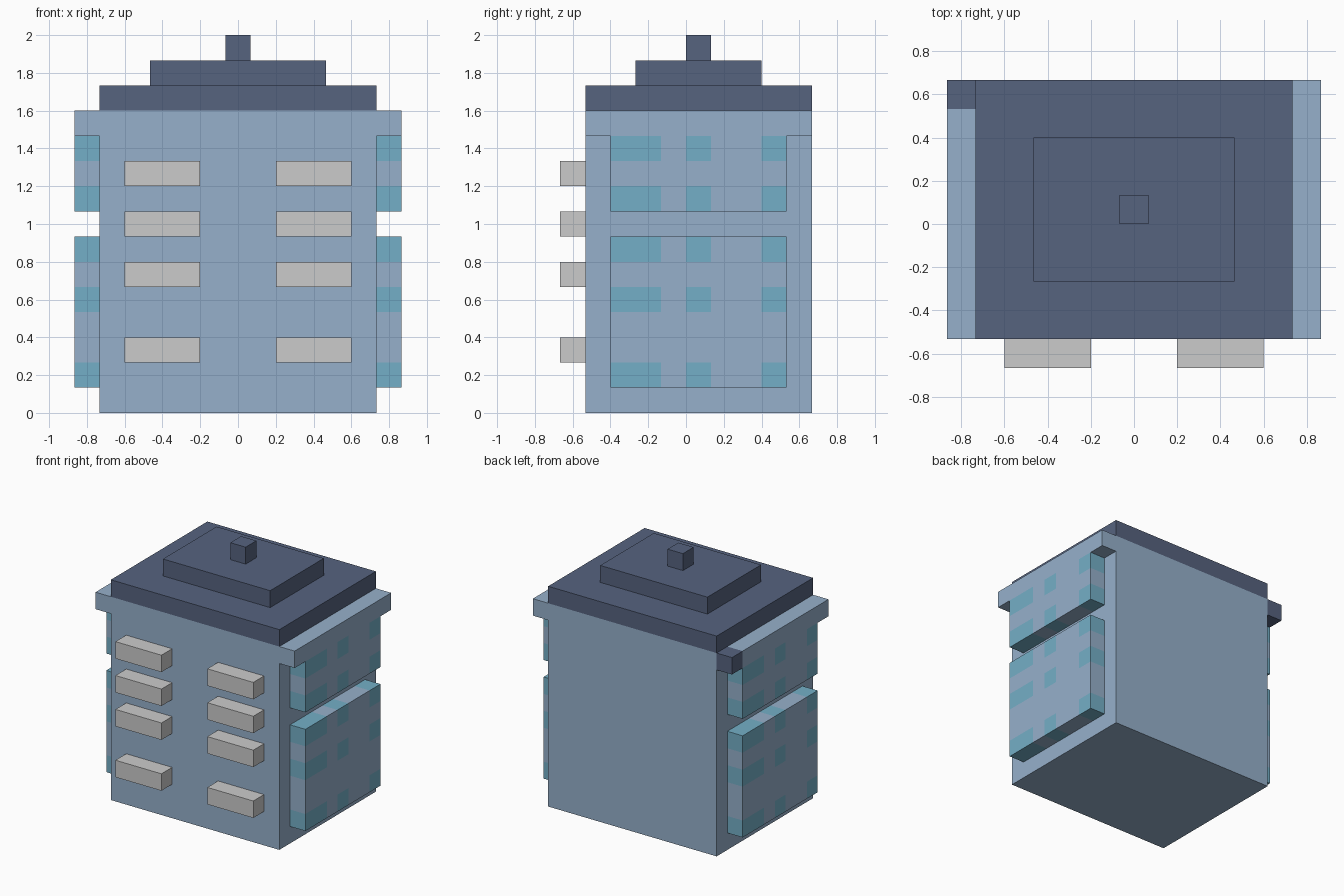
import bpy, bmesh
from mathutils import Vector

if "Cube" in bpy.data.objects:
    bpy.data.objects.remove(bpy.data.objects["Cube"])

U = 2 / 15  # one block of the model's grid


def material(name, rgb):
    lin = [((c / 255 + 0.055) / 1.055) ** 2.4 for c in rgb]
    m = bpy.data.materials.new(name)
    m.diffuse_color = (*lin, 1)
    m.use_nodes = True
    m.node_tree.nodes["Principled BSDF"].inputs["Base Color"].default_value = m.diffuse_color
    return m


WALL = material("wall_blue", (150, 176, 203))
ROOF = material("roof_slate", (86, 99, 127))
GLASS = material("window_teal", (116, 175, 199))


def box(name, lo, hi, mats=(), paint=None):
    """Box between two corners in blocks; paint(bm) may cut and colour it."""
    lo, hi = Vector(lo), Vector(hi)
    bm = bmesh.new()
    bmesh.ops.create_cube(bm, size=1)
    for v in bm.verts:
        v.co = (lo + hi) / 2 + Vector(a * b for a, b in zip(v.co, hi - lo))
    if paint:
        paint(bm)
    bmesh.ops.scale(bm, vec=(U, U, U), verts=bm.verts)
    mesh = bpy.data.meshes.new(name)
    bm.to_mesh(mesh)
    bm.free()
    for m in mats:
        mesh.materials.append(m)
    obj = bpy.data.objects.new(name, mesh)
    bpy.context.collection.objects.link(obj)
    return obj


# Main block
box("building_body", (-5.5, -4, 0), (5.5, 5, 12), [WALL])

# Eaves along both sides, with a slate block in the back left corner
box("eave_right", (5.5, -4, 11), (6.5, 5, 12), [WALL])
box("eave_left", (-6.5, -4, 11), (-5.5, 4, 12), [WALL])
box("eave_corner", (-6.5, 4, 11), (-5.5, 5, 12), [ROOF])

# Stepped roof
box("roof_base", (-5.5, -4, 12), (5.5, 5, 13), [ROOF])
box("roof_step", (-3.5, -2, 13), (3.5, 3, 14), [ROOF])
box("roof_cap", (-0.5, 0, 14), (0.5, 1, 15), [ROOF])

# Balconies on the front
for side, x in (("left", -4.5), ("right", 1.5)):
    for floor, z in enumerate((2, 5, 7, 9), 1):
        box(f"balcony_{side}_{floor}", (x, -5, z), (x + 3, -4, z + 1))

# Side bays with painted window blocks; left pattern is turned half round
WINDOW_ROWS = {1, 4, 6, 8, 10}
WINDOW_COLS = {1: {-3, -2, 0, 3}, -1: {3, 2, 0, -3}}


def window_painter(side):
    def paint(bm):
        for axis, cuts in ((1, range(-2, 4)), (2, range(2, 11))):
            for c in cuts:
                p = Vector((0, 0, 0))
                n = Vector((0, 0, 0))
                p[axis], n[axis] = c, 1
                bmesh.ops.bisect_plane(bm, geom=bm.verts[:] + bm.edges[:] + bm.faces[:],
                                       dist=1e-5, plane_co=p, plane_no=n)
        bm.normal_update()
        for f in bm.faces:
            inside = f.calc_center_median() - f.normal * 0.3
            col, row = int(inside.y // 1), int(inside.z // 1)
            f.material_index = int(col in WINDOW_COLS[side] and row in WINDOW_ROWS)
    return paint


for side, label in ((1, "right"), (-1, "left")):
    x0, x1 = sorted((5.5 * side, 6.5 * side))
    for level, z0, z1 in (("lower", 1, 7), ("upper", 8, 11)):
        box(f"{level}_bay_{label}", (x0, -3, z0), (x1, 4, z1),
            [WALL, GLASS], window_painter(side))
